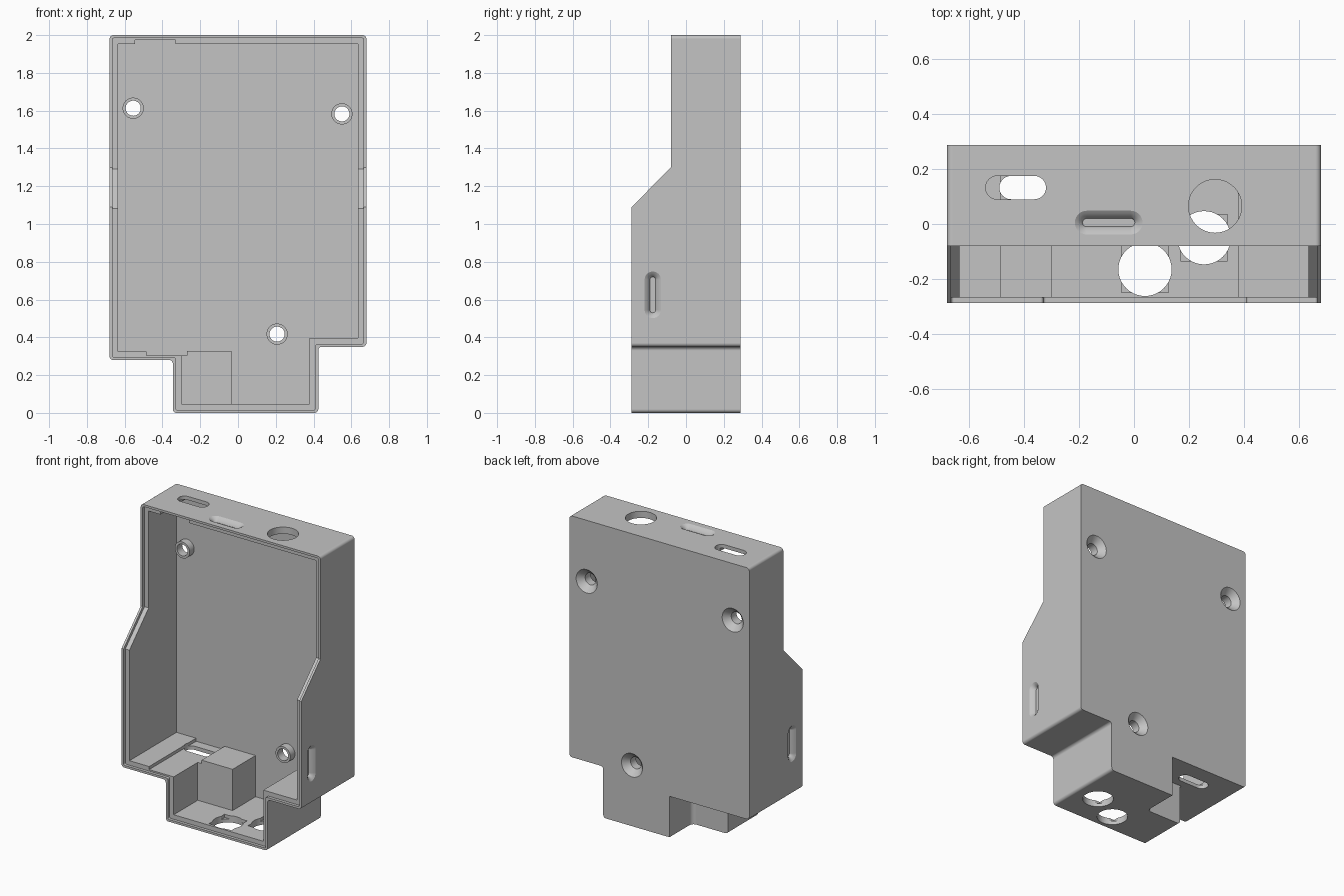
import bpy, bmesh, math
from mathutils import Vector

cube = bpy.data.objects.get("Cube")
if cube:
    bpy.data.objects.remove(cube, do_unlink=True)

FRONT, BACK, INNER_BACK = -0.2875, 0.2875, 0.24
WALL, LIP = 0.046, 0.015


def solid(name, axis, rings):
    """Loft 2D rings, each paired with its position along the axis, into a closed solid."""
    place = {"X": lambda u, v, d: (d, u, v),
             "Y": lambda u, v, d: (u, d, v),
             "Z": lambda u, v, d: (u, v, d)}[axis]
    bm = bmesh.new()
    loops = [[bm.verts.new(place(u, v, d)) for u, v in pts] for pts, d in rings]
    for a, b in zip(loops, loops[1:]):
        for i in range(len(a)):
            j = (i + 1) % len(a)
            bm.faces.new((a[i], a[j], b[j], b[i]))
    bm.faces.new(loops[0])
    bm.faces.new(loops[-1])
    bmesh.ops.recalc_face_normals(bm, faces=bm.faces)
    mesh = bpy.data.meshes.new(name)
    bm.to_mesh(mesh)
    bm.free()
    ob = bpy.data.objects.new(name, mesh)
    bpy.context.collection.objects.link(ob)
    return ob


def prism(name, axis, pts, d0, d1):
    return solid(name, axis, [(pts, d0), (pts, d1)])


def rect(u0, u1, v0, v1):
    return [(u0, v0), (u1, v0), (u1, v1), (u0, v1)]


def box(name, x0, x1, y0, y1, z0, z1):
    return prism(name, "Z", rect(x0, x1, y0, y1), z0, z1)


def stadium(u, v, half, r, n=12):
    """Slot along u; half is the full half-length. A circle when half equals r."""
    pts = []
    for side, start in ((1, -90), (-1, 90)):
        for i in range(n + 1):
            if half == r and i == n:
                continue
            t = math.radians(start + 180 * i / n)
            pts.append((u + side * (half - r) + r * math.cos(t), v + r * math.sin(t)))
    return pts


def circle(u, v, r):
    return stadium(u, v, r, r, 20)


def rounded(pts, r, n=6):
    """Round the right-angled corners of an outline."""
    out = []
    for i, p in enumerate(pts):
        p = Vector(p)
        a = (Vector(pts[i - 1]) - p).normalized()
        b = (Vector(pts[(i + 1) % len(pts)]) - p).normalized()
        c = p + (a + b) * r
        for k in range(n + 1):
            t = math.pi / 2 * k / n
            out.append(tuple(c - r * (b * math.cos(t) + a * math.sin(t))))
    return out


def outline(d):
    """Case outline in x and z, inset by d."""
    return [(-0.68 + d, 0.28 + d), (-0.345 + d, 0.28 + d), (-0.345 + d, d),
            (0.425 - d, d), (0.425 - d, 0.35 + d), (0.68 - d, 0.35 + d),
            (0.68 - d, 2 - d), (-0.68 + d, 2 - d)]


def combine(target, other, operation="DIFFERENCE"):
    """Apply a boolean and discard the tool object."""
    mod = target.modifiers.new("cut", "BOOLEAN")
    mod.operation, mod.solver, mod.object = operation, "EXACT", other
    bpy.context.view_layer.update()
    deps = bpy.context.evaluated_depsgraph_get()
    mesh = bpy.data.meshes.new_from_object(target.evaluated_get(deps))
    target.modifiers.clear()
    target.data = mesh
    bpy.data.objects.remove(other, do_unlink=True)


# Outer shell with sloping front shoulder
case = prism("case_shell", "Y", rounded(outline(0), 0.02), FRONT, BACK)
shoulder = [(-0.5, 0.875), (-0.08, 1.3), (-0.08, 2.2), (-0.5, 2.2)]
combine(case, prism("shoulder_cut", "X", shoulder, -1, 1))

# Hollow inside
combine(case, prism("cavity", "Y", outline(WALL), -0.6, INNER_BACK))

# Stepped rim that follows the front profile
lip = prism("lip_cut", "Y", rounded(outline(LIP), 0.01), -0.45, 0.2)
profile = [(-0.5, -0.1), (-0.2675, -0.1), (-0.2675, 1.082), (-0.06, 1.292),
           (-0.06, 2.2), (-0.5, 2.2)]
combine(lip, prism("lip_profile", "X", profile, -1, 1), "INTERSECT")
combine(case, lip)

# Corner housing inside, hollowed from behind as an open notch
combine(case, box("housing", -0.32, -0.035, -0.008, 0.26, 0.03, 0.328), "UNION")
notch = rounded(rect(-0.42, -0.076, 0.04, 0.45), 0.03)
combine(case, prism("notch", "Z", notch, -0.1, 0.28))

# Thinned channels and through slots in ledge and ceiling
combine(case, box("ledge_channel", -0.485, -0.27, -0.5, INNER_BACK, 0.305, 0.36))
combine(case, box("ceiling_channel", -0.545, -0.33, -0.5, INNER_BACK, 1.93, 1.975))
for x, z in ((-0.38, 0.3), (-0.43, 2.0)):
    combine(case, prism("slot", "Z", stadium(x, 0.1325, 0.11, 0.0425), z - 0.1, z + 0.1))

# Round cable holes, the lower two with square seats
for x, y in ((0.04, -0.165), (0.255, -0.05)):
    s = 0.085
    combine(case, box("seat", x - s, x + s, y - s, y + s, 0.024, 0.1))
    combine(case, prism("cable_hole", "Z", circle(x, y, 0.097), -0.1, 0.1))
combine(case, prism("top_hole", "Z", circle(0.295, 0.065, 0.097), 1.9, 2.1))


# Tapered blind pockets on top and both sides
def taper(u, v, face, sign, swap):
    rings = []
    for grow, depth in ((0.005, -0.005), (-0.012, 0.006), (-0.026, 0.018), (-0.031, 0.032)):
        pts = stadium(u, v, 0.126 + grow, 0.046 + grow)
        if swap:
            pts = [(b, a) for a, b in pts]
        rings.append((pts, face - sign * depth))
    return rings


combine(case, solid("top_pocket", "Z", taper(-0.092, 0.005, 2.0, 1, False)))
for side in (1, -1):
    combine(case, solid("side_pocket", "X", taper(0.625, -0.176, side * 0.68, side, True)))

# Screw bosses with countersunk holes
for x, z in ((-0.555, 1.613), (0.55, 1.583), (0.207, 0.417)):
    combine(case, prism("boss", "Y", circle(x, z, 0.056), 0.19, 0.265), "UNION")
    combine(case, solid("screw_hole", "Y", [
        (circle(x, z, 0.04), 0.1), (circle(x, z, 0.04), 0.247),
        (circle(x, z, 0.085), 0.2925)]))

# Material and shading
grey = bpy.data.materials.new("plain grey")
grey.use_nodes = True
colour = (0.55, 0.55, 0.55, 1)
grey.diffuse_color = colour
grey.node_tree.nodes["Principled BSDF"].inputs["Base Color"].default_value = colour
case.data.materials.clear()
case.data.materials.append(grey)

bpy.ops.object.select_all(action="DESELECT")
case.select_set(True)
bpy.context.view_layer.objects.active = case
bpy.ops.object.shade_smooth_by_angle(angle=math.radians(30))
weighted = case.modifiers.new("clean_normals", "WEIGHTED_NORMAL")
weighted.keep_sharp = True
